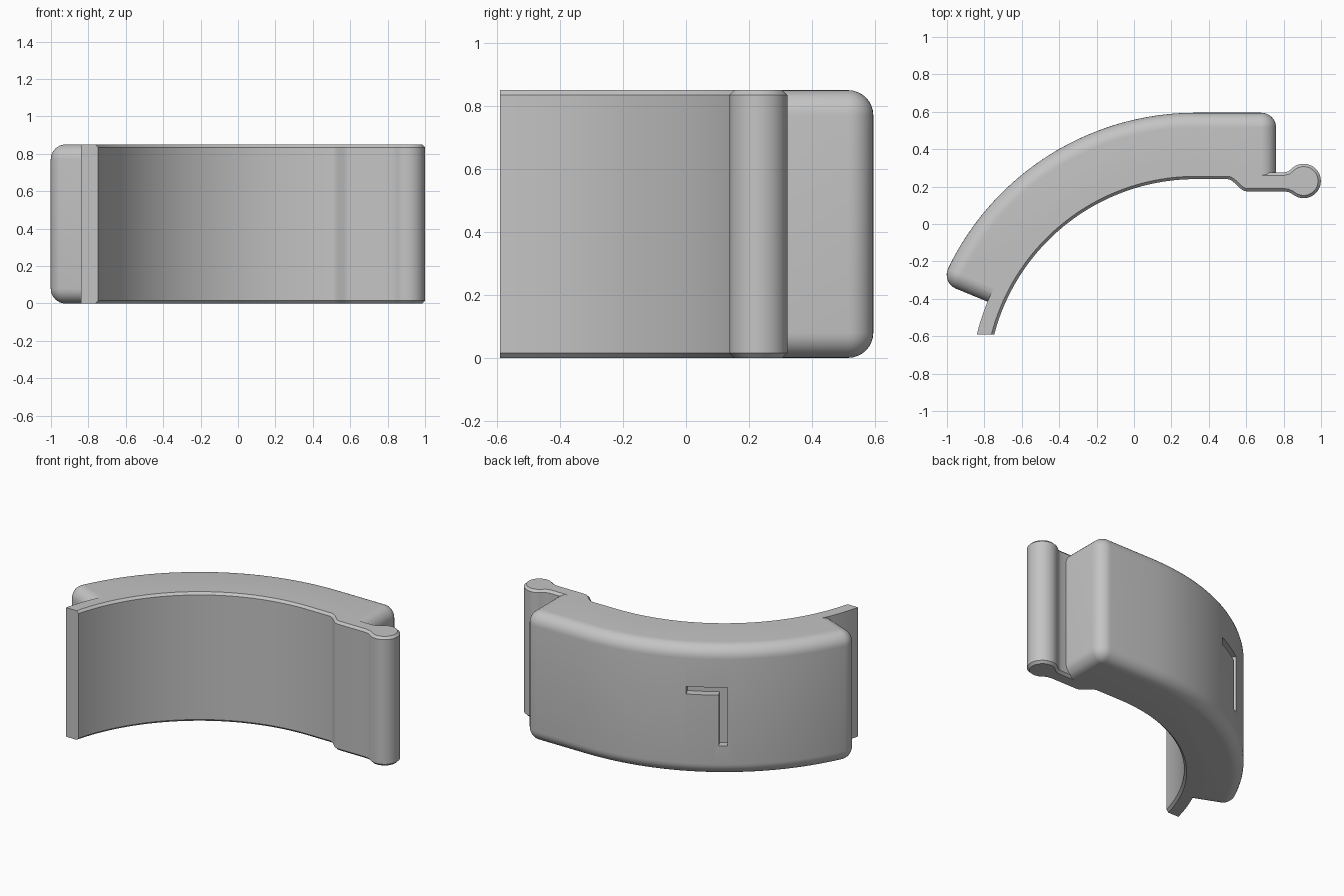
import bpy, bmesh
from math import sin, cos, pi, radians, asin

cube = bpy.data.objects.get("Cube")
if cube:
    bpy.data.objects.remove(cube, do_unlink=True)

HEIGHT = 0.85
CX, CY = 0.33, -0.874          # shared centre of the curved walls
R_OUT, R_IN, STRIP = 1.469, 1.114, 0.09
ROUND = 0.08                   # rounding of the body edges
END = radians(157.6)           # angle where the body ends

grey = bpy.data.materials.new("plain_grey")
grey.use_nodes = True
colour = (0.55, 0.55, 0.55, 1)
grey.diffuse_color = colour
grey.node_tree.nodes["Principled BSDF"].inputs["Base Color"].default_value = colour


def arc(cx, cy, r, a0, a1, n):
    """Points along a circular arc, angles in radians."""
    return [(cx + r * cos(a0 + (a1 - a0) * i / n),
             cy + r * sin(a0 + (a1 - a0) * i / n)) for i in range(n + 1)]


def loft(name, rings, chamfer=None):
    """Solid through stacked outlines given as (outline, z)."""
    bm = bmesh.new()
    loops = [[bm.verts.new((x, y, z)) for x, y in pts] for pts, z in rings]
    for low, high in zip(loops, loops[1:]):
        for i in range(len(low)):
            j = (i + 1) % len(low)
            bm.faces.new((low[i], low[j], high[j], high[i]))
    bm.faces.new(loops[0][::-1])
    bm.faces.new(loops[-1])
    bmesh.ops.remove_doubles(bm, verts=bm.verts[:], dist=1e-5)
    if chamfer:
        rim = [e for e in bm.edges if chamfer(e)]
        bmesh.ops.bevel(bm, geom=rim, offset=0.015, segments=1,
                        affect='EDGES', clamp_overlap=False)
    bmesh.ops.recalc_face_normals(bm, faces=bm.faces[:])
    mesh = bpy.data.meshes.new(name)
    bm.to_mesh(mesh)
    bm.free()
    mesh.materials.append(grey)
    ob = bpy.data.objects.new(name, mesh)
    bpy.context.collection.objects.link(ob)
    return ob


def combine(target, tool, operation):
    """Apply a boolean and drop the tool object."""
    bpy.context.view_layer.objects.active = target
    mod = target.modifiers.new(operation.lower(), 'BOOLEAN')
    mod.operation, mod.object, mod.solver = operation, tool, 'EXACT'
    bpy.ops.object.modifier_apply(modifier=mod.name)
    bpy.data.objects.remove(tool, do_unlink=True)


# Body: thick curved block, outline shrunk by d towards top and bottom
def body_outline(d):
    r_mid, r_hid = R_OUT - ROUND, R_IN + 0.04
    a = END - asin(ROUND / r_mid)
    pts = [(0.76 - d, 0.225)]
    pts += arc(0.76 - ROUND, CY + r_mid, ROUND - d, 0, pi / 2, 8)
    pts += arc(CX, CY, R_OUT - d, pi / 2, a, 40)
    corner = (CX + r_mid * cos(a), CY + r_mid * sin(a))
    pts += arc(*corner, ROUND - d, a, END + pi / 2, 8)
    pts.append((CX + r_hid * cos(END) + d * sin(END),
                CY + r_hid * sin(END) - d * cos(END)))
    pts += arc(CX, CY, r_hid, END - 0.1, pi / 2, 30)
    return pts + [(0.5, CY + r_hid), (0.62, 0.225)]


steps = [i / 8 * pi / 2 for i in range(9)]
rings = [(body_outline(ROUND * (1 - sin(t))), ROUND * (1 - cos(t))) for t in steps]
rings += [(body_outline(ROUND * (1 - cos(t))), HEIGHT - ROUND * (1 - sin(t)))
          for t in steps]
body = loft("curved_body", rings)

# Strip: inner lining with a stepped tongue and a round bead at its tip
foot = -0.59 - CY
strip_r = R_IN + STRIP
outline = arc(CX, CY, R_IN, pi - asin(foot / R_IN), pi / 2, 48)
for i in range(9):
    t = i / 8
    outline.append((0.5 + 0.1 * t, 0.24 - 0.065 * t * t * (3 - 2 * t)))
outline += [(0.8, 0.175), (0.825, 0.171)]
outline += arc(0.907, 0.23, 0.092, radians(-132), radians(132), 32)
outline += [(0.825, 0.281), (0.8, 0.275), (0.6, 0.275), (0.5, 0.33)]
outline += arc(CX, CY, strip_r, pi / 2, pi - asin(foot / strip_r), 48)


def strip_rim(e):
    """Top and bottom edges, leaving out the outer wall and the cut end."""
    a, b = (v.co for v in e.verts)
    m = (a + b) / 2
    radius = ((m.x - CX) ** 2 + (m.y - CY) ** 2) ** 0.5
    outer = m.x < CX and radius > R_IN + STRIP / 2
    return abs(a.z - b.z) < 1e-4 and not outer and m.y > -0.585


strip = loft("strip_and_bead", [(outline, 0), (outline, HEIGHT)], strip_rim)
combine(body, strip, 'UNION')

# Angled slot sunk in the outer wall
for a0, a1, z0, z1 in ((116, 125.7, 0.535, 0.585), (123.7, 125.7, 0.2, 0.585)):
    a0, a1 = radians(a0), radians(a1)
    band = arc(CX, CY, R_OUT + 0.08, a0, a1, 8) + arc(CX, CY, R_OUT - 0.05, a1, a0, 8)
    cutter = loft("slot_cutter", [(band, z0), (band, z1)])
    cutter.hide_render = True
    combine(body, cutter, 'DIFFERENCE')

bpy.ops.object.select_all(action='DESELECT')
body.select_set(True)
bpy.context.view_layer.objects.active = body
bpy.ops.object.shade_smooth_by_angle(angle=radians(30))
